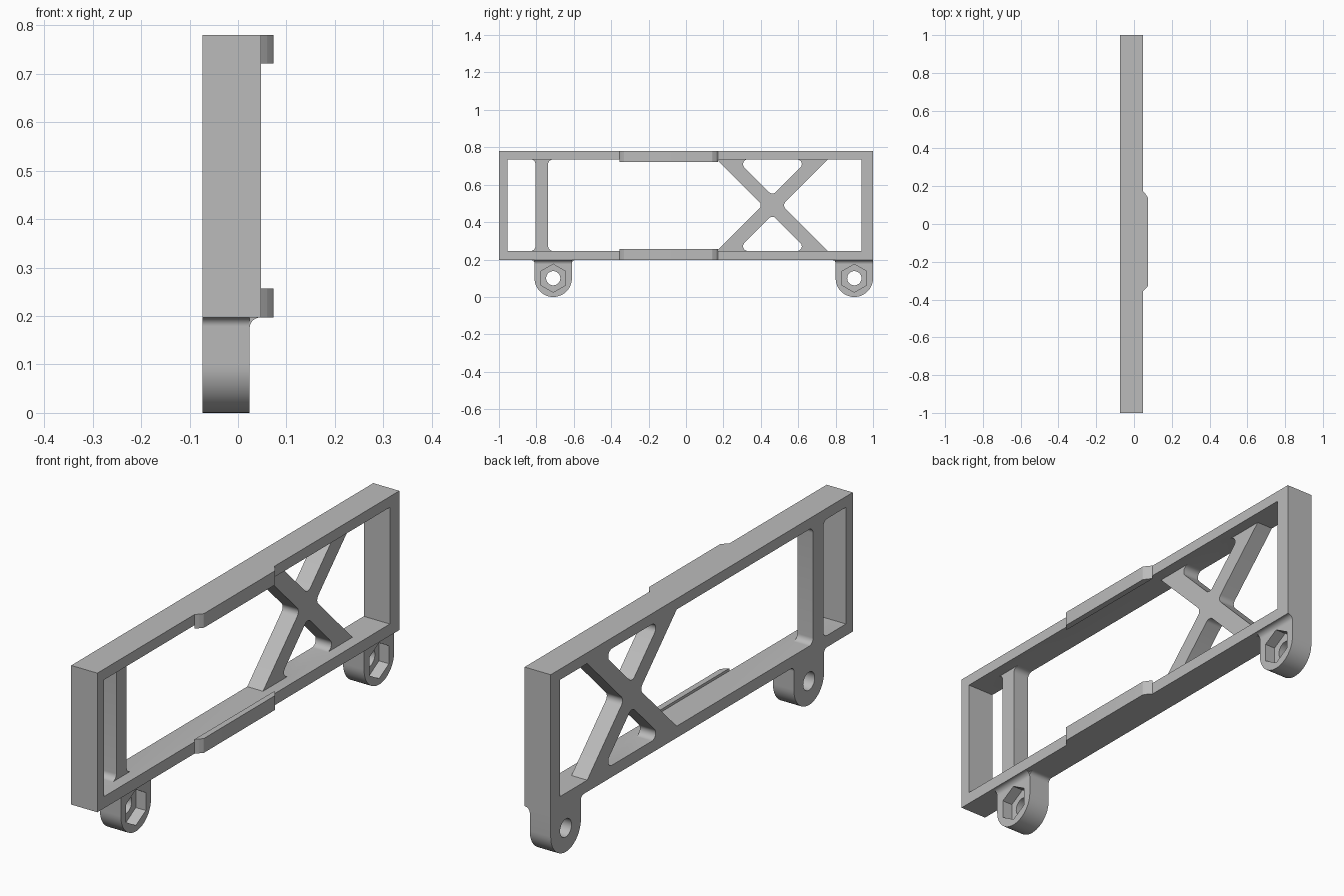
import bpy, bmesh, math
from mathutils import Vector

old = bpy.data.objects.get("Cube")
if old:
    bpy.data.objects.remove(old, do_unlink=True)

grey = bpy.data.materials.new("plain grey")
grey.use_nodes = True
grey.diffuse_color = (0.5, 0.5, 0.5, 1)
grey.node_tree.nodes["Principled BSDF"].inputs["Base Color"].default_value = (0.5, 0.5, 0.5, 1)


def rounded(corners, steps=8):
    """Outline from (u, v, radius) corners, each replaced by a tangent arc."""
    out = []
    n = len(corners)
    for i, (u, v, r) in enumerate(corners):
        p = Vector((u, v))
        if r == 0:
            pts = [p]
        else:
            a = (Vector(corners[i - 1][:2]) - p).normalized()
            b = (Vector(corners[(i + 1) % n][:2]) - p).normalized()
            half = a.angle(b) / 2
            centre = p + (a + b).normalized() * r / math.sin(half)
            start = p + a * r / math.tan(half) - centre
            end = p + b * r / math.tan(half) - centre
            sweep = math.pi - 2 * half
            pts = [centre + (start * math.sin(sweep * (1 - k / steps))
                             + end * math.sin(sweep * k / steps)) / math.sin(sweep)
                   for k in range(steps + 1)]
        for q in pts:
            if not out or (q - out[-1]).length > 1e-4:
                out.append(q)
    if (out[0] - out[-1]).length < 1e-4:
        out.pop()
    return out


def prism(name, outline, lo, hi, axis="x"):
    """Extrude a flat outline along one axis."""
    place = {"x": lambda u, v, a: (a, u, v),
             "y": lambda u, v, a: (u, a, v),
             "z": lambda u, v, a: (u, v, a)}[axis]
    bm = bmesh.new()
    rings = [[bm.verts.new(place(p[0], p[1], a)) for p in outline] for a in (lo, hi)]
    bm.faces.new(rings[0])
    bm.faces.new(rings[1])
    n = len(outline)
    for i in range(n):
        j = (i + 1) % n
        bm.faces.new((rings[0][i], rings[0][j], rings[1][j], rings[1][i]))
    bmesh.ops.recalc_face_normals(bm, faces=bm.faces)
    mesh = bpy.data.meshes.new(name)
    bm.to_mesh(mesh)
    bm.free()
    obj = bpy.data.objects.new(name, mesh)
    bpy.context.collection.objects.link(obj)
    mesh.materials.append(grey)
    return obj


def rect(u0, u1, v0, v1):
    return [(u0, v0), (u1, v0), (u1, v1), (u0, v1)]


def circle(u, v, r, n):
    return [(u + r * math.sin(math.tau * k / n), v + r * math.cos(math.tau * k / n))
            for k in range(n)]


def cut(obj, outline, lo, hi):
    cutter = prism("cutter", outline, lo, hi)
    cutter.hide_render = True
    mod = obj.modifiers.new("cut", "BOOLEAN")
    mod.operation, mod.solver, mod.object = "DIFFERENCE", "EXACT", cutter
    bpy.context.view_layer.objects.active = obj
    bpy.ops.object.modifier_apply(modifier=mod.name)
    bpy.data.objects.remove(cutter, do_unlink=True)


# Main levels: outer and inner edges, depth of frame, braces and lugs
BACK, FACE, WEB, LUG = -0.073, 0.048, 0.0, 0.024
BOTTOM, TOP, LOW, HIGH = 0.197, 0.78, 0.246, 0.735
LEFT, RIGHT = -0.955, 0.937
R = 0.025
parts = []

# Frame with a deep pocket; braces remain in its back half
frame = prism("frame", rect(-1, 1, BOTTOM, TOP), BACK, FACE)
cut(frame, rect(LEFT, RIGHT, LOW, HIGH), WEB, 0.2)
parts.append(frame)

# Openings around the upright post and the cross brace
post_l, post_r = -0.805, -0.737
cy, cz, d = 0.462, (LOW + HIGH) / 2, 0.052
h = HIGH - cz
openings = [
    [(LEFT, LOW, 0), (post_l, LOW, R), (post_l, HIGH, R), (LEFT, HIGH, 0)],
    [(post_r, HIGH, R), (post_r, LOW, R), (cy - h - d, LOW, 0),
     (cy - d, cz, R), (cy - h - d, HIGH, 0)],
    [(cy + h + d, LOW, 0), (RIGHT, LOW, 0), (RIGHT, HIGH, 0),
     (cy + h + d, HIGH, 0), (cy + d, cz, R)],
]
for s in (-1, 1):
    openings.append([(cy - h + d, cz + s * h, R), (cy + h - d, cz + s * h, R),
                     (cy, cz + s * d, R)])
for corners in openings:
    cut(frame, rounded(corners), -0.2, 0.2)

# Mounting lugs with a bolt hole and a hexagonal nut pocket
flare = 0.018
for name, y in (("front", -0.71), ("back", 0.9)):
    a, b = y - 0.1, y + 0.1
    corners = [(a - flare, BOTTOM, 0), (a, BOTTOM, flare), (a, 0, 0.1), (b, 0, 0.1)]
    if b < 0.99:
        corners += [(b, BOTTOM, flare), (b + flare, BOTTOM, 0)]
    else:
        corners.append((b, BOTTOM, 0))
    lug = prism(name + "_lug", rounded(corners, 12), BACK, LUG)
    cut(lug, circle(y, 0.1, 0.038, 32), -0.2, 0.2)
    cut(lug, circle(y, 0.1, 0.075, 6), -0.022, 0.2)
    parts.append(lug)

    # Concave fillet between lug face and frame underside
    f = 0.022
    profile = rounded([(LUG, BOTTOM - f, 0), (LUG, BOTTOM, f), (LUG + f, BOTTOM, 0)])
    profile.append(Vector((LUG, BOTTOM)))
    parts.append(prism(name + "_lug_fillet", profile, a, b, "y"))

# Raised side tabs whose lips overhang the inner edge of the rails
tab = rounded([(FACE, -0.355, 0), (0.06, -0.345, 0.01), (0.073, -0.33, 0.008),
               (0.073, 0.14, 0.008), (0.06, 0.16, 0.01), (FACE, 0.172, 0)], 4)
for name, z0, z1 in (("lower_tab", BOTTOM, 0.257), ("upper_tab", 0.721, TOP)):
    parts.append(prism(name, tab, z0, z1, "z"))

# Smooth the arcs, keep hard edges
bpy.ops.object.select_all(action="DESELECT")
for obj in parts:
    obj.select_set(True)
bpy.context.view_layer.objects.active = frame
bpy.ops.object.shade_smooth_by_angle(angle=math.radians(30))
